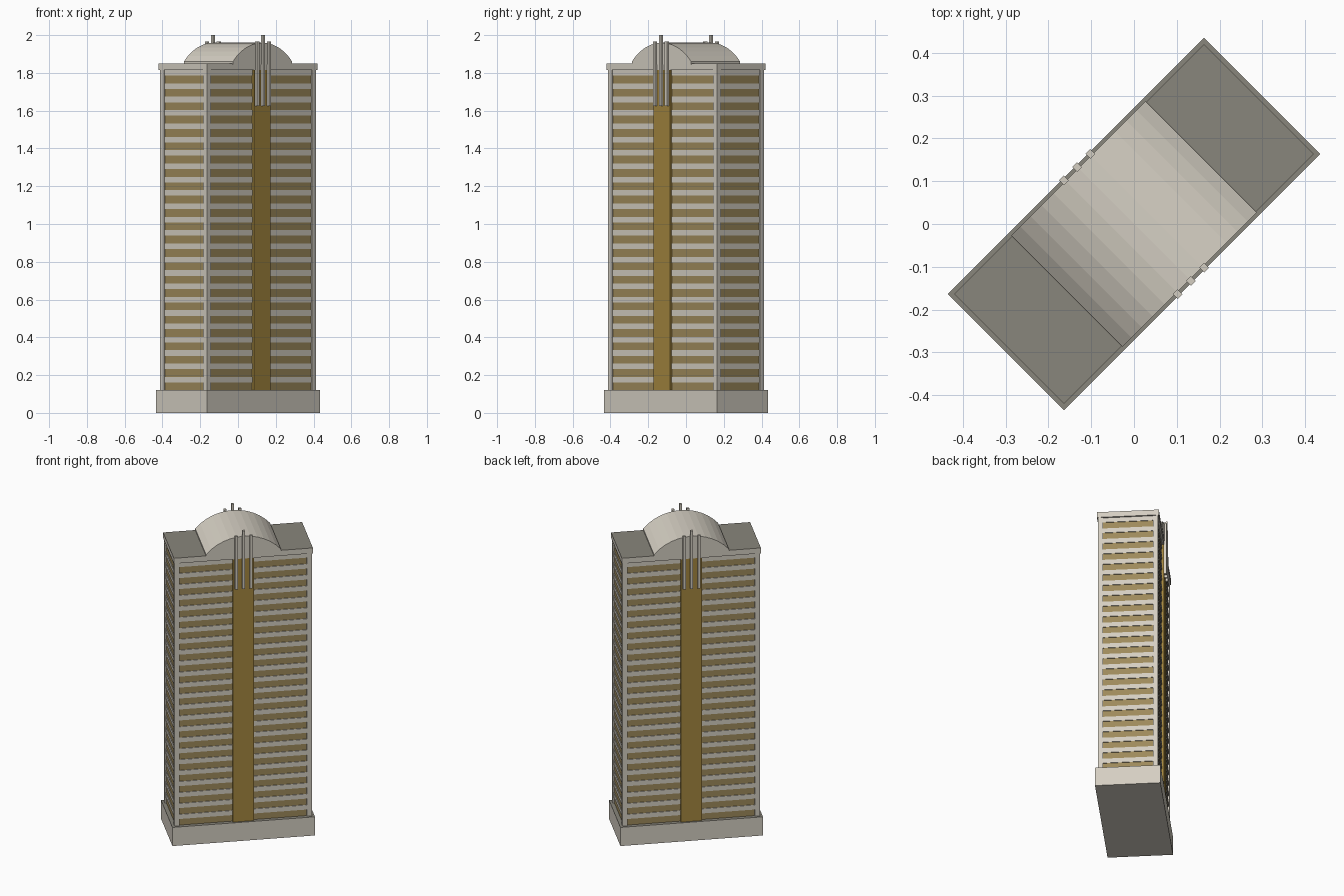
import bpy, bmesh, math
from mathutils import Matrix

if "Cube" in bpy.data.objects:
    bpy.data.objects.remove(bpy.data.objects["Cube"])

TURN = Matrix.Rotation(math.radians(45), 4, 'Z')  # the tower stands diagonally


def material(name, rgb):
    m = bpy.data.materials.new(name)
    m.diffuse_color = (*rgb, 1)
    m.use_nodes = True
    m.node_tree.nodes["Principled BSDF"].inputs["Base Color"].default_value = m.diffuse_color
    return m


concrete = material("pale concrete", (0.66, 0.62, 0.54))
bronze = material("bronze glass", (0.34, 0.255, 0.105))
gold = material("gold panel", (0.37, 0.24, 0.05))
dark = material("dark roof", (0.25, 0.238, 0.20))


def add_box(bm, x0, x1, y0, y1, z0, z1):
    mat = (Matrix.Translation(((x0 + x1) / 2, (y0 + y1) / 2, (z0 + z1) / 2))
           @ Matrix.Diagonal((x1 - x0, y1 - y0, z1 - z0, 1)))
    bmesh.ops.create_cube(bm, size=1, matrix=mat)


def finish(name, bm, mat, top=None):
    bmesh.ops.recalc_face_normals(bm, faces=bm.faces[:])
    if top:  # flat upward faces take the second colour
        for f in bm.faces:
            f.material_index = int(f.normal.z > 0.9)
    me = bpy.data.meshes.new(name)
    bm.to_mesh(me)
    bm.free()
    me.materials.append(mat)
    if top:
        me.materials.append(top)
    ob = bpy.data.objects.new(name, me)
    ob.matrix_world = TURN
    bpy.context.collection.objects.link(ob)
    return ob


def boxes(name, mat, items, top=None):
    bm = bmesh.new()
    for it in items:
        add_box(bm, *it)
    return finish(name, bm, mat, top)


def block(a, b, z0, z1):
    return (-a, a, -b, b, z0, z1)


BASE, EAVE, ROOF = 0.12, 1.815, 1.85
A, B = 0.408, 0.176  # half length and half width of the tower

# plinth, glazed core and roof slab
boxes("base", concrete, [block(0.423, 0.192, 0, BASE)], dark)
boxes("glass_core", bronze, [block(A - 0.009, B - 0.009, BASE, EAVE)])
boxes("roof_cap", concrete, [block(0.4125, 0.1815, EAVE, ROOF)], dark)

# one spandrel band above each row of windows
floors = 24
step = (EAVE - BASE) / floors
boxes("floor_bands", concrete,
      [block(A - 0.005, B - 0.005, BASE + (i + 0.58) * step, BASE + (i + 1) * step)
       for i in range(floors)])

# corner piers
P = 0.03
boxes("corner_piers", concrete,
      [(min(s * A, s * (A - P)), max(s * A, s * (A - P)),
        min(t * B, t * (B - P)), max(t * B, t * (B - P)), BASE, EAVE)
       for s in (-1, 1) for t in (-1, 1)])

# gold central strip on both long sides
boxes("gold_strip", gold, [block(0.063, 0.181, BASE, EAVE)])

# three masts on each long side, the middle one tallest
masts = []
for t in (-1, 1):
    for u, h in ((-0.044, 1.967), (0, 2.0), (0.044, 1.967)):
        masts.append((u - 0.008, u + 0.008, t * 0.188 - 0.008, t * 0.188 + 0.008, 1.625, h))
boxes("masts", concrete, masts)

# barrel vault across the roof
half, rise, z_spring, depth, seg = 0.222, 0.1, 1.86, 0.1835, 12
radius = (half ** 2 + rise ** 2) / (2 * rise)
sweep = math.asin(half / radius)
profile = [(-half, ROOF - 0.005)]
for i in range(seg + 1):
    ang = -sweep + 2 * sweep * i / seg
    profile.append((radius * math.sin(ang), z_spring + rise - radius + radius * math.cos(ang)))
profile.append((half, ROOF - 0.005))
bm = bmesh.new()
face = bm.faces.new([bm.verts.new((x, -depth, z)) for x, z in profile])
ext = bmesh.ops.extrude_face_region(bm, geom=[face], use_keep_orig=True)
bmesh.ops.translate(bm, vec=(0, 2 * depth, 0),
                    verts=[v for v in ext["geom"] if isinstance(v, bmesh.types.BMVert)])
finish("roof_vault", bm, concrete)
